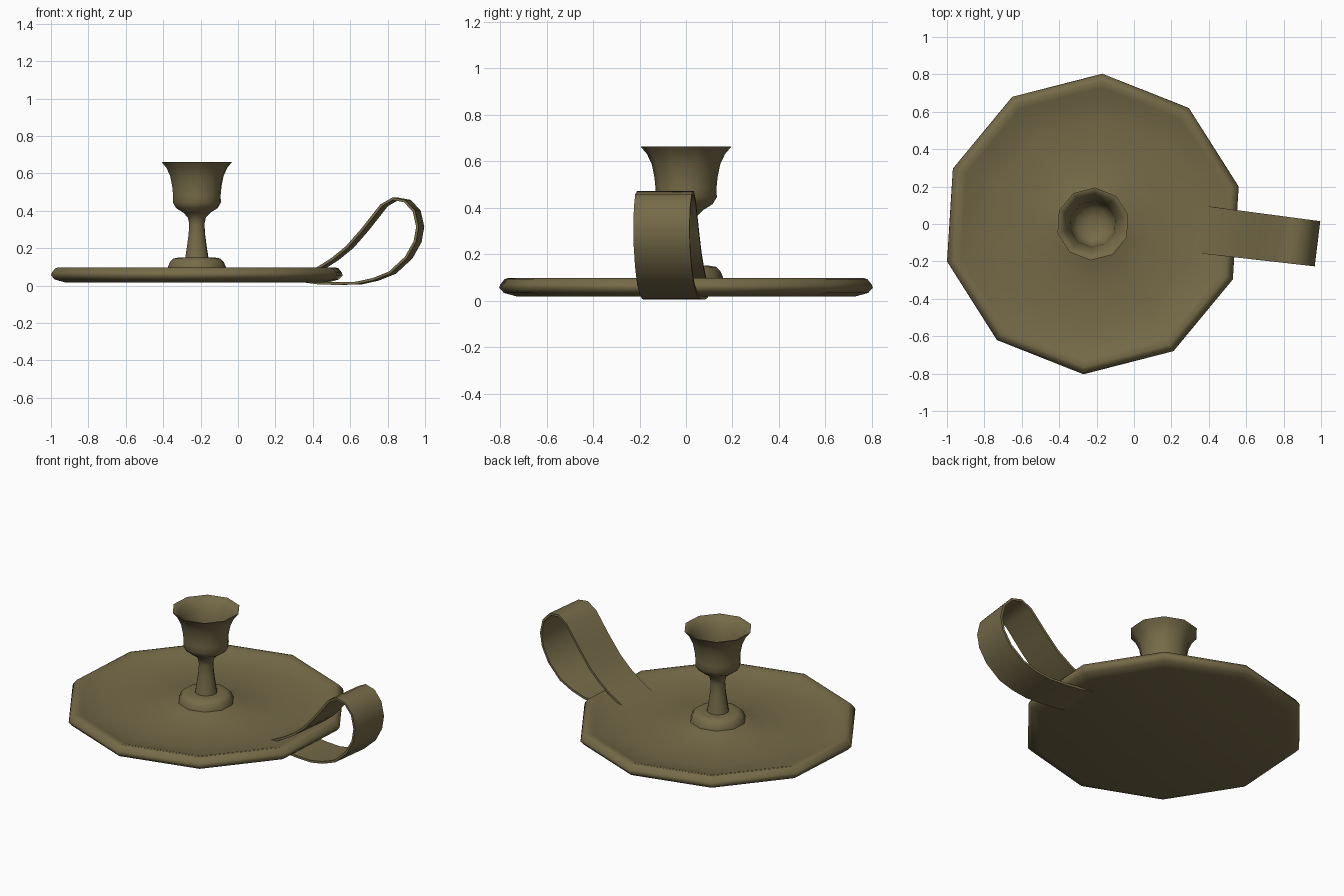
import bpy, bmesh, math
from mathutils import Vector

if "Cube" in bpy.data.objects:
    bpy.data.objects.remove(bpy.data.objects["Cube"])

CENTRE = Vector((-0.22, 0.0, 0.0))
SIDES = 10
PHASE = math.radians(14.4)

brass = bpy.data.materials.new("aged_brass")
brass.diffuse_color = (0.18, 0.145, 0.065, 1)
brass.use_nodes = True
brass.node_tree.nodes["Principled BSDF"].inputs["Base Color"].default_value = brass.diffuse_color


def finish(name, bm, angle):
    bmesh.ops.recalc_face_normals(bm, faces=bm.faces[:])
    mesh = bpy.data.meshes.new(name)
    bm.to_mesh(mesh)
    bm.free()
    mesh.materials.append(brass)
    obj = bpy.data.objects.new(name, mesh)
    bpy.context.collection.objects.link(obj)
    bpy.ops.object.select_all(action='DESELECT')
    obj.select_set(True)
    bpy.context.view_layer.objects.active = obj
    bpy.ops.object.shade_smooth_by_angle(angle=math.radians(angle))
    return obj


def bridge(bm, a, b):
    n = len(a)
    for i in range(n):
        j = (i + 1) % n
        bm.faces.new((a[i], a[j], b[j], b[i]))


def lathe(name, profile, angle=60):
    """Ten-sided turning of (radius, height) points, capped at both ends."""
    bm = bmesh.new()
    rings = []
    for r, z in profile:
        ring = []
        for i in range(SIDES):
            a = PHASE + math.tau * i / SIDES
            ring.append(bm.verts.new(CENTRE + Vector((r * math.cos(a), r * math.sin(a), z))))
        rings.append(ring)
    for a, b in zip(rings, rings[1:]):
        bridge(bm, a, b)
    bm.faces.new(rings[0])
    bm.faces.new(rings[-1])
    return finish(name, bm, angle)


# Shallow drip tray with a thick rolled rim and a raised middle
lathe("drip_tray", [
    (0.73, 0.018), (0.785, 0.033), (0.805, 0.055), (0.80, 0.07), (0.782, 0.092),
    (0.765, 0.098), (0.73, 0.088), (0.67, 0.066), (0.55, 0.053), (0.40, 0.053),
    (0.28, 0.064), (0.20, 0.084), (0.14, 0.10)])

# Foot, stem and hollow candle cup
lathe("candle_cup", [
    (0.162, 0.08), (0.16, 0.10), (0.148, 0.128), (0.13, 0.145), (0.10, 0.15), (0.064, 0.15),
    (0.056, 0.20), (0.046, 0.27), (0.042, 0.33), (0.05, 0.365), (0.075, 0.39),
    (0.115, 0.415), (0.133, 0.445), (0.131, 0.48), (0.136, 0.53), (0.147, 0.585),
    (0.168, 0.63), (0.195, 0.662),
    (0.186, 0.662), (0.158, 0.63), (0.136, 0.585), (0.124, 0.53), (0.118, 0.475),
    (0.09, 0.437), (0.04, 0.42)])

# Looped strap handle: centre line as (x, z), swept as a flat band
PATH = [(0.32, 0.035), (0.38, 0.062), (0.45, 0.098), (0.52, 0.142), (0.60, 0.207),
        (0.68, 0.298), (0.785, 0.43), (0.845, 0.464), (0.91, 0.452), (0.96, 0.398),
        (0.979, 0.315), (0.965, 0.235), (0.917, 0.15), (0.83, 0.07), (0.74, 0.034),
        (0.65, 0.014), (0.55, 0.011), (0.45, 0.013), (0.38, 0.022)]
HALF_THICK = 0.007
turn = math.radians(-7)
along = Vector((math.cos(turn), math.sin(turn), 0))
across = Vector((-math.sin(turn), math.cos(turn), 0))
start = Vector((0.34, -0.027, 0))

bm = bmesh.new()
rings = []
for i, (x, z) in enumerate(PATH):
    p, q = PATH[max(i - 1, 0)], PATH[min(i + 1, len(PATH) - 1)]
    tangent = Vector((q[0] - p[0], q[1] - p[1])).normalized()
    nx, nz = -tangent.y * HALF_THICK, tangent.x * HALF_THICK
    half = 0.128 - 0.010 * (x - 0.34)
    ring = []
    for w, s in ((-1, -1), (1, -1), (1, 1), (-1, 1)):
        pos = start + along * (x + s * nx - 0.34) + across * (w * half)
        pos.z = z + s * nz
        ring.append(bm.verts.new(pos))
    rings.append(ring)
for a, b in zip(rings, rings[1:]):
    bridge(bm, a, b)
bm.faces.new(rings[0])
bm.faces.new(rings[-1])
finish("strap_handle", bm, 50)
